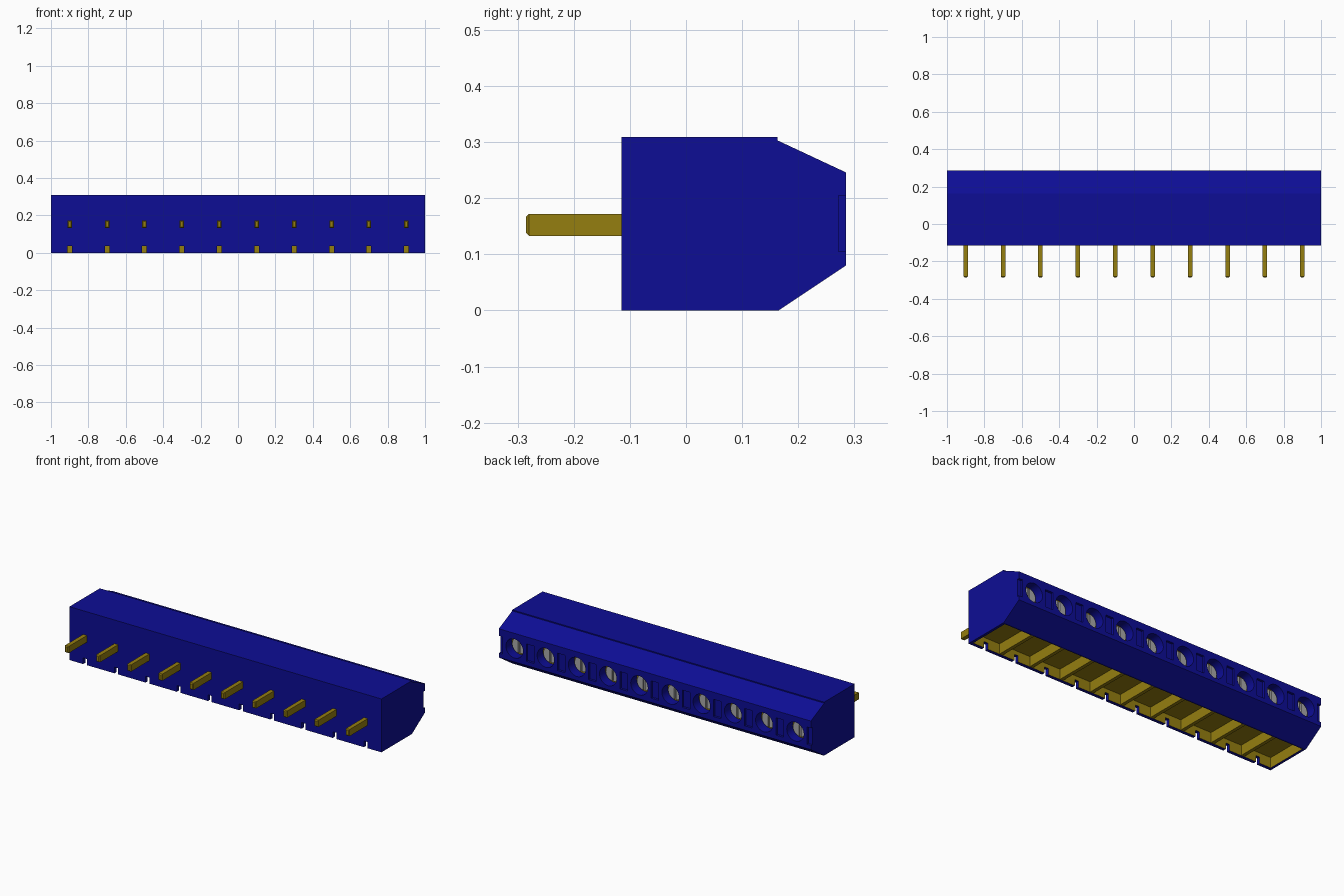
import bpy
import bmesh
from math import radians
from mathutils import Matrix, Vector

cube = bpy.data.objects.get("Cube")
if cube:
    bpy.data.objects.remove(cube, do_unlink=True)


def material(name, rgb):
    mat = bpy.data.materials.new(name)
    mat.use_nodes = True
    color = (*rgb, 1)
    mat.diffuse_color = color
    mat.node_tree.nodes["Principled BSDF"].inputs["Base Color"].default_value = color
    return mat


blue = material("blue plastic", (0.004, 0.004, 0.3))
gold = material("gold metal", (0.3, 0.21, 0.005))
grey = material("grey steel", (0.4, 0.4, 0.4))

POLES = [-0.9 + 0.2 * i for i in range(10)]
GAPS = [-0.8 + 0.2 * i for i in range(9)]
HOLE_Z = 0.158
HOLE_FLOOR = 0.23


def make(name, bm, *mats):
    bmesh.ops.recalc_face_normals(bm, faces=bm.faces)
    mesh = bpy.data.meshes.new(name)
    bm.to_mesh(mesh)
    bm.free()
    for mat in mats:
        mesh.materials.append(mat)
    obj = bpy.data.objects.new(name, mesh)
    bpy.context.collection.objects.link(obj)
    return obj


def box(bm, x, y, z):
    """Add a box from its (low, high) ranges."""
    lo, hi = Vector((x[0], y[0], z[0])), Vector((x[1], y[1], z[1]))
    mat = Matrix.Translation((lo + hi) / 2) @ Matrix.Diagonal((*(hi - lo), 1))
    return bmesh.ops.create_cube(bm, size=1, matrix=mat)["verts"]


def rod(bm, x, z, radius, y0, y1):
    """Add a closed cylinder running along y."""
    mat = Matrix.Translation((x, (y0 + y1) / 2, z)) @ Matrix.Rotation(radians(90), 4, "X")
    bmesh.ops.create_cone(bm, cap_ends=True, segments=32, radius1=radius,
                          radius2=radius, depth=y1 - y0, matrix=mat)


def cut(target, bm):
    """Subtract a cutter from the target and bake the result."""
    cutter = make("cutter", bm)
    cutter.hide_render = True
    mod = target.modifiers.new("cut", "BOOLEAN")
    mod.operation = "DIFFERENCE"
    mod.solver = "EXACT"
    mod.object = cutter
    bpy.context.view_layer.update()
    graph = bpy.context.evaluated_depsgraph_get()
    baked = bpy.data.meshes.new_from_object(target.evaluated_get(graph))
    target.modifiers.clear()
    target.data = baked
    bpy.data.objects.remove(cutter, do_unlink=True)


# Housing: side profile extruded along x
profile = [(-0.115, 0), (0.165, 0), (0.285, 0.08), (0.285, 0.246),
           (0.163, 0.303), (0.163, 0.309), (-0.115, 0.309)]
bm = bmesh.new()
side = bm.faces.new([bm.verts.new((-1, y, z)) for y, z in profile])
ext = bmesh.ops.extrude_face_region(bm, geom=[side])
bmesh.ops.translate(bm, vec=(2, 0, 0),
                    verts=[g for g in ext["geom"] if isinstance(g, bmesh.types.BMVert)])
housing = make("housing", bm, blue, gold)

# Open underside, screw holes and the slots between them
bm = bmesh.new()
box(bm, (-0.985, 0.985), (-0.095, 0.155), (-0.05, 0.06))
for x in POLES:
    rod(bm, x, HOLE_Z, 0.055, HOLE_FLOOR, 0.35)
for x in [-1] + GAPS + [1]:
    box(bm, (x - 0.024, x + 0.024), (0.272, 0.35), (0.105, 0.205))
cut(housing, bm)

# Notches along the lower front edge
bm = bmesh.new()
for x in POLES:
    box(bm, (x - 0.012, x + 0.012), (-0.15, -0.08), (-0.03, 0.036))
cut(housing, bm)

# Gold lining of the underside and gold floors of the screw holes
for face in housing.data.polygons:
    c = face.center
    lining = abs(c.x) < 0.99 and -0.1 < c.y < 0.16 and 0.001 < c.z < 0.065
    hole_floor = abs(c.y - HOLE_FLOOR) < 0.001 and face.normal.y > 0.9
    face.material_index = 1 if lining or hole_floor else 0

# Dividers between the underside cells
bm = bmesh.new()
for x in GAPS:
    box(bm, (x - 0.01, x + 0.01), (-0.095, 0.155), (0.001, 0.06))
make("cell_dividers", bm, gold)

# Contact pins with tapered tips
bm = bmesh.new()
for x in POLES:
    verts = box(bm, (x - 0.012, x + 0.012), (-0.285, -0.11), (0.133, 0.172))
    tip = [e for e in bm.edges if all(v in verts and v.co.y < -0.28 for v in e.verts)]
    bmesh.ops.bevel(bm, geom=tip, offset=0.005, segments=1, affect="EDGES")
make("contact_pins", bm, gold)

# Slotted screw heads
bm = bmesh.new()
for x in POLES:
    rod(bm, x, HOLE_Z, 0.045, HOLE_FLOOR - 0.01, HOLE_FLOOR + 0.012)
screws = make("screw_heads", bm, grey)
bm = bmesh.new()
for x in POLES:
    box(bm, (x - 0.006, x + 0.006), (HOLE_FLOOR + 0.002, 0.3), (0.09, 0.23))
cut(screws, bm)

# Smooth the round walls, keep every other edge sharp
for obj in (housing, screws):
    bpy.ops.object.select_all(action="DESELECT")
    obj.select_set(True)
    bpy.context.view_layer.objects.active = obj
    bpy.ops.object.shade_smooth_by_angle(angle=radians(20))
